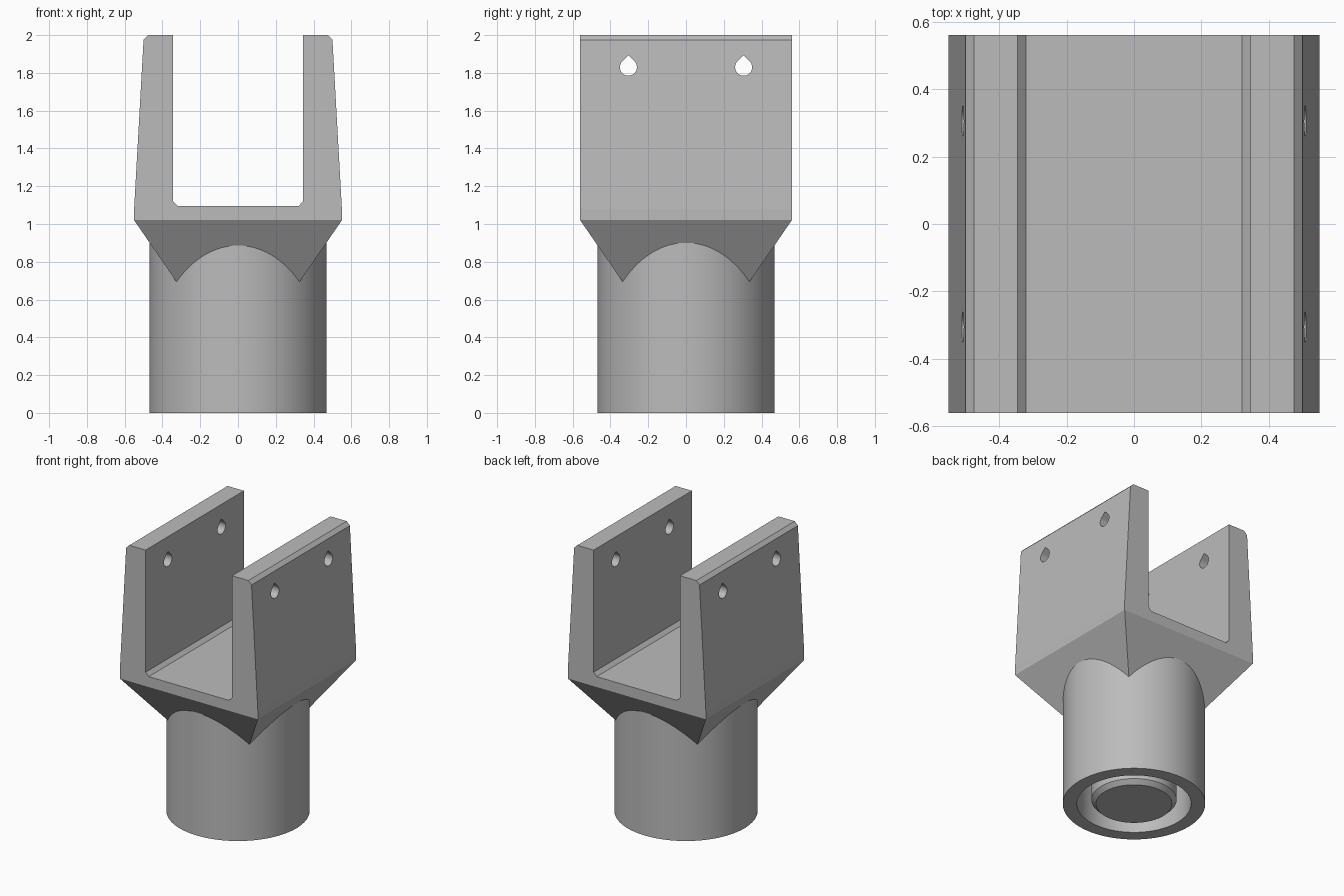
import bpy, bmesh, math
from mathutils import Matrix

cube = bpy.data.objects.get("Cube")
if cube:
    bpy.data.objects.remove(cube, do_unlink=True)

grey = bpy.data.materials.new("plain grey")
grey.use_nodes = True
GREY = (0.5, 0.5, 0.5, 1)
grey.diffuse_color = GREY
grey.node_tree.nodes["Principled BSDF"].inputs["Base Color"].default_value = GREY


def make_object(name, bm):
    bmesh.ops.recalc_face_normals(bm, faces=bm.faces)
    mesh = bpy.data.meshes.new(name)
    bm.to_mesh(mesh)
    bm.free()
    mesh.materials.append(grey)
    obj = bpy.data.objects.new(name, mesh)
    bpy.context.collection.objects.link(obj)
    return obj


def extrude(bm, points, vector):
    """Solid prism from a closed outline."""
    face = bm.faces.new([bm.verts.new(p) for p in points])
    result = bmesh.ops.extrude_face_region(bm, geom=[face], use_keep_orig=True)
    verts = [g for g in result["geom"] if isinstance(g, bmesh.types.BMVert)]
    bmesh.ops.translate(bm, vec=vector, verts=verts)


# U-shaped bracket: tapered walls, chamfered rims and inner corners
HALF_X, HALF_Y, BASE = 0.55, 0.56, 1.02
half = [(HALF_X, BASE), (HALF_X, 1.08), (0.50, 1.975), (0.475, 2.0),
        (0.345, 2.0), (0.345, 1.12), (0.32, 1.095)]
outline = half + [(-x, z) for x, z in reversed(half)]
bm = bmesh.new()
extrude(bm, [(x, -HALF_Y, z) for x, z in outline], (0, 2 * HALF_Y, 0))
bracket = make_object("bracket", bm)

# Teardrop bolt holes through both walls
bm = bmesh.new()
R = 0.045
arc = [math.radians(45 - 270 * i / 24) for i in range(25)]
for y in (-0.305, 0.305):
    drop = [(-1, y + R * math.cos(a), 1.83 + R * math.sin(a)) for a in arc]
    drop.append((-1, y, 1.83 + R * math.sqrt(2)))
    extrude(bm, drop, (2, 0, 0))
cutter = make_object("hole_cutter", bm)
cutter.hide_render = True
cut = bracket.modifiers.new("bolt holes", "BOOLEAN")
cut.operation = "DIFFERENCE"
cut.solver = "EXACT"
cut.object = cutter
bpy.context.view_layer.objects.active = bracket
bpy.ops.object.modifier_apply(modifier=cut.name)
bpy.data.objects.remove(cutter, do_unlink=True)

# Sloped square collar narrowing into the tube
bm = bmesh.new()
low, drop_height = 0.62, BASE - 0.62
inset = drop_height * 0.6875
rings = []
for z, d in ((BASE, 0), (low, inset)):
    rings.append([bm.verts.new((sx * (HALF_X - d), sy * (HALF_Y - d), z))
                  for sx, sy in ((-1, -1), (1, -1), (1, 1), (-1, 1))])
bm.faces.new(rings[1])
for i in range(4):
    j = (i + 1) % 4
    bm.faces.new((rings[0][i], rings[0][j], rings[1][j], rings[1][i]))
make_object("collar", bm)

# Round socket with a chamfered core inside its open end
profile = [(0, 0), (0.25, 0), (0.28, 0.03), (0.28, 0.5), (0.375, 0.5),
           (0.375, 0), (0.468, 0), (0.468, 0.95), (0, 0.95)]
bm = bmesh.new()
verts = [bm.verts.new((r, 0, z)) for r, z in profile]
edges = [bm.edges.new(pair) for pair in zip(verts, verts[1:])]
bmesh.ops.spin(bm, geom=verts + edges, axis=(0, 0, 1), cent=(0, 0, 0),
               angle=2 * math.pi, steps=96, use_merge=True)
bmesh.ops.remove_doubles(bm, verts=bm.verts, dist=0.0001)
socket = make_object("socket", bm)
bpy.ops.object.select_all(action="DESELECT")
socket.select_set(True)
bpy.context.view_layer.objects.active = socket
bpy.ops.object.shade_smooth_by_angle(angle=math.radians(30))
